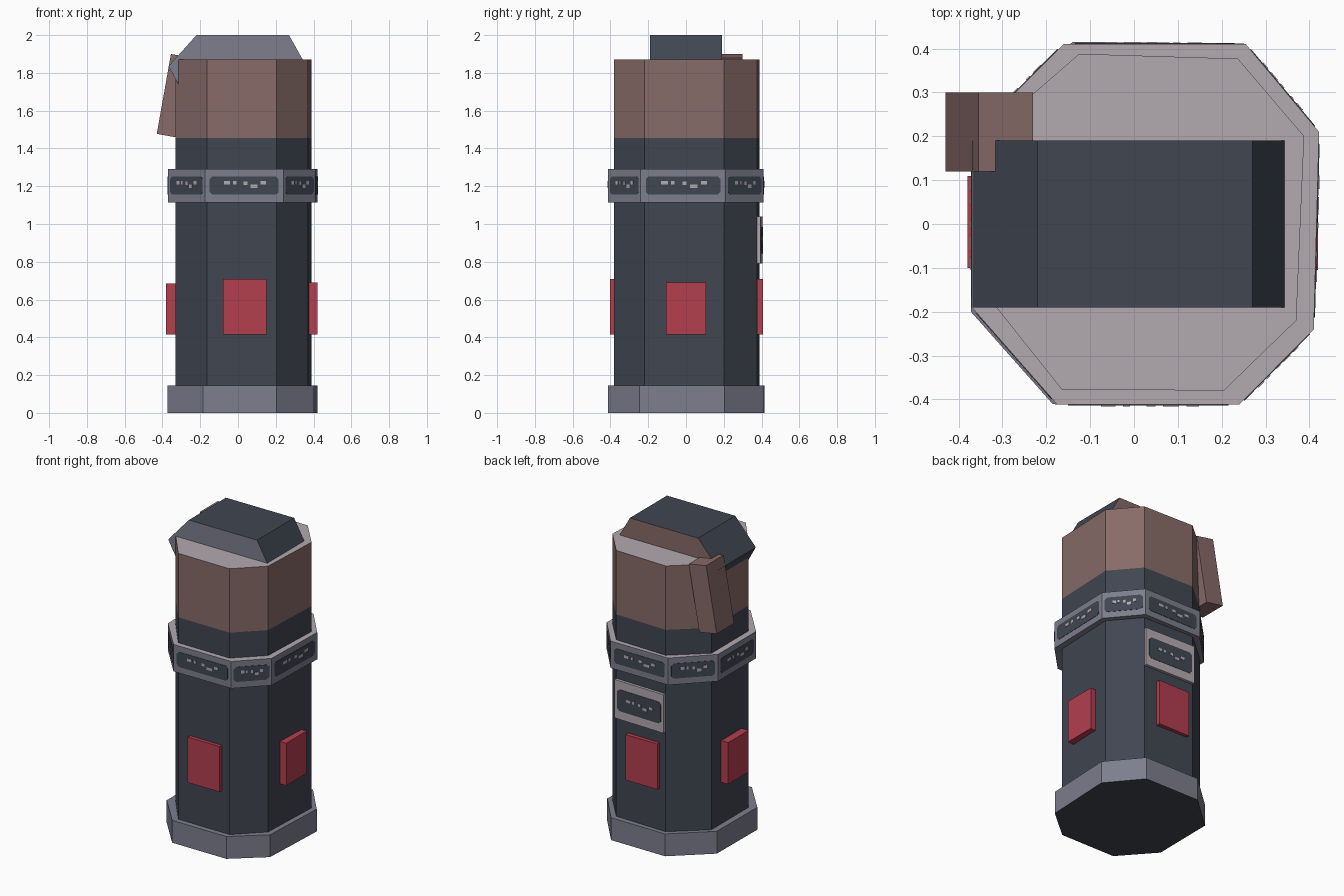
import bpy
import bmesh
from mathutils import Vector

cube = bpy.data.objects.get("Cube")
if cube:
    bpy.data.objects.remove(cube)


def material(name, r, g, b):
    """Flat colour given as 0-255 screen values."""
    lin = [((c / 255 + 0.055) / 1.055) ** 2.4 for c in (r, g, b)] + [1]
    m = bpy.data.materials.new(name)
    m.use_nodes = True
    m.diffuse_color = lin
    m.node_tree.nodes["Principled BSDF"].inputs["Base Color"].default_value = lin
    return m


dark = material("dark slate", 64, 70, 81)
brown = material("dusty brown", 135, 107, 104)
gray = material("blue gray", 125, 126, 141)
pale = material("pale lilac gray", 178, 170, 175)
red = material("crimson", 180, 62, 79)


def prism(name, rings, mats, rule=None):
    """Loft equal-length rings of points into a closed solid; rule picks the material slot."""
    bm = bmesh.new()
    loops = [[bm.verts.new(p) for p in ring] for ring in rings]
    n = len(loops[0])
    for a, b in zip(loops, loops[1:]):
        for i in range(n):
            j = (i + 1) % n
            bm.faces.new((a[i], a[j], b[j], b[i]))
    bm.faces.new(loops[0][::-1])
    bm.faces.new(loops[-1])
    bmesh.ops.recalc_face_normals(bm, faces=bm.faces)
    bm.normal_update()
    if rule:
        for f in bm.faces:
            f.material_index = rule(f.normal, f.calc_center_median())
    mesh = bpy.data.meshes.new(name)
    bm.to_mesh(mesh)
    bm.free()
    for m in mats:
        mesh.materials.append(m)
    obj = bpy.data.objects.new(name, mesh)
    bpy.context.collection.objects.link(obj)
    return obj


def tower(name, outline, heights, mats, rule=None):
    return prism(name, [[(x, y, z) for x, y in outline] for z in heights], mats, rule)


def box(name, x, y, z, mat):
    return tower(name, [(x[0], y[0]), (x[1], y[0]), (x[1], y[1]), (x[0], y[1])], z, [mat])


def wall_plate(name, a, b, span, z, depth, mat, chamfer=0.0):
    """Thin plate on the wall from a to b; span is measured along the wall in 0-1."""
    a, b = Vector(a), Vector(b)
    along = (b - a).normalized()
    out = Vector((along.y, -along.x))
    u0, u1 = (s * (b - a).length for s in span)
    z0, z1 = z
    c = chamfer
    shape = [(u0 + c, z0), (u1 - c, z0), (u1, z0 + c), (u1, z1 - c),
             (u1 - c, z1), (u0 + c, z1), (u0, z1 - c), (u0, z0 + c)]
    if not c:
        shape = shape[0:1] + shape[1:2] + shape[3:4] + shape[5:6]
    rings = []
    for d in (-0.002, depth):
        rings.append([(*(a + along * u + out * d), h) for u, h in shape])
    return prism(name, rings, [mat])


def markings(name, a, b, z, depth):
    """Row of small pale dashes on a display panel."""
    for i, (u, w, dz) in enumerate([(.24, .08, .01), (.36, .04, .01), (.49, .05, .008),
                                    (.58, .09, -.008), (.71, .07, .01)]):
        wall_plate(f"{name}_{i + 1}", a, b, (u, u + w),
                   (z + dz - .009, z + dz + .009), depth, pale)


# Eight-sided outlines, counter-clockwise from the front right corner
body_outline = [(-.165, -.377), (.205, -.38), (.37, -.22), (.388, .2),
                (.237, .377), (-.125, .388), (-.33, .21), (-.33, -.17)]
band_outline = [(-.175, -.412), (.24, -.412), (.41, -.24), (.422, .21),
                (.255, .41), (-.16, .411), (-.37, .2), (-.37, -.19)]
base_outline = [(-.185, -.411), (.205, -.413), (.402, -.245), (.422, .205),
                (.25, .412), (-.14, .415), (-.368, .21), (-.372, -.2)]

# Main column: slate below, brown above, pale top
tower("body", body_outline, (.1, 1.455, 1.87), [dark, brown, pale],
      lambda n, c: 2 if n.z > .5 else int(c.z > 1.455))

# Foot ring with dark underside
tower("base", base_outline, (0, .145), [gray, dark], lambda n, c: int(n.z < -.5))

# Display band with a recessed-looking panel on every side
tower("band", band_outline, (1.115, 1.29), [gray, pale], lambda n, c: int(n.z > .5))
for i, a in enumerate(band_outline):
    b = band_outline[(i + 1) % len(band_outline)]
    wall_plate(f"band_panel_{i + 1}", a, b, (.06, .94), (1.155, 1.252), .002, dark, .015)
    markings(f"band_mark_{i + 1}", a, b, 1.208, .004)

# Rear display plate
rear_a, rear_b = body_outline[4], body_outline[5]
wall_plate("rear_plate", rear_a, rear_b, (0, 1), (.79, 1.04), .018, pale)
off = Vector((0, .018))
rear_a, rear_b = Vector(rear_a) + off, Vector(rear_b) + off
wall_plate("rear_panel", rear_a, rear_b, (.06, .94), (.845, .985), .002, dark, .015)
markings("rear_mark", rear_a, rear_b, .915, .004)

# Red pads on the four main sides
box("front_pad", (-.08, .15), (-.402, -.36), (.415, .71), red)
box("back_pad", (-.08, .147), (.36, .408), (.415, .71), red)
box("left_pad", (.36, .42), (-.105, .105), (.415, .69), red)
box("right_pad", (-.38, -.31), (-.1, .11), (.415, .685), red)

# Bevelled cap lying across the top, overhanging on the right
cap_profile = [(-.22, 2), (.27, 2), (.343, 1.87), (.3, 1.73), (-.31, 1.73), (-.368, 1.835)]
prism("cap", [[(x, y, z) for x, z in cap_profile] for y in (-.19, .19)],
      [dark, gray, brown], lambda n, c: 1 if n.y < -.5 else 2 if n.y > .5 else 0)

# Slanted lever at the rear right
lever_profile = [(-.43, 1.477), (-.305, 1.455), (-.23, 1.878), (-.355, 1.9)]
prism("lever", [[(x, y, z) for x, z in lever_profile] for y in (.12, .3)], [brown])
